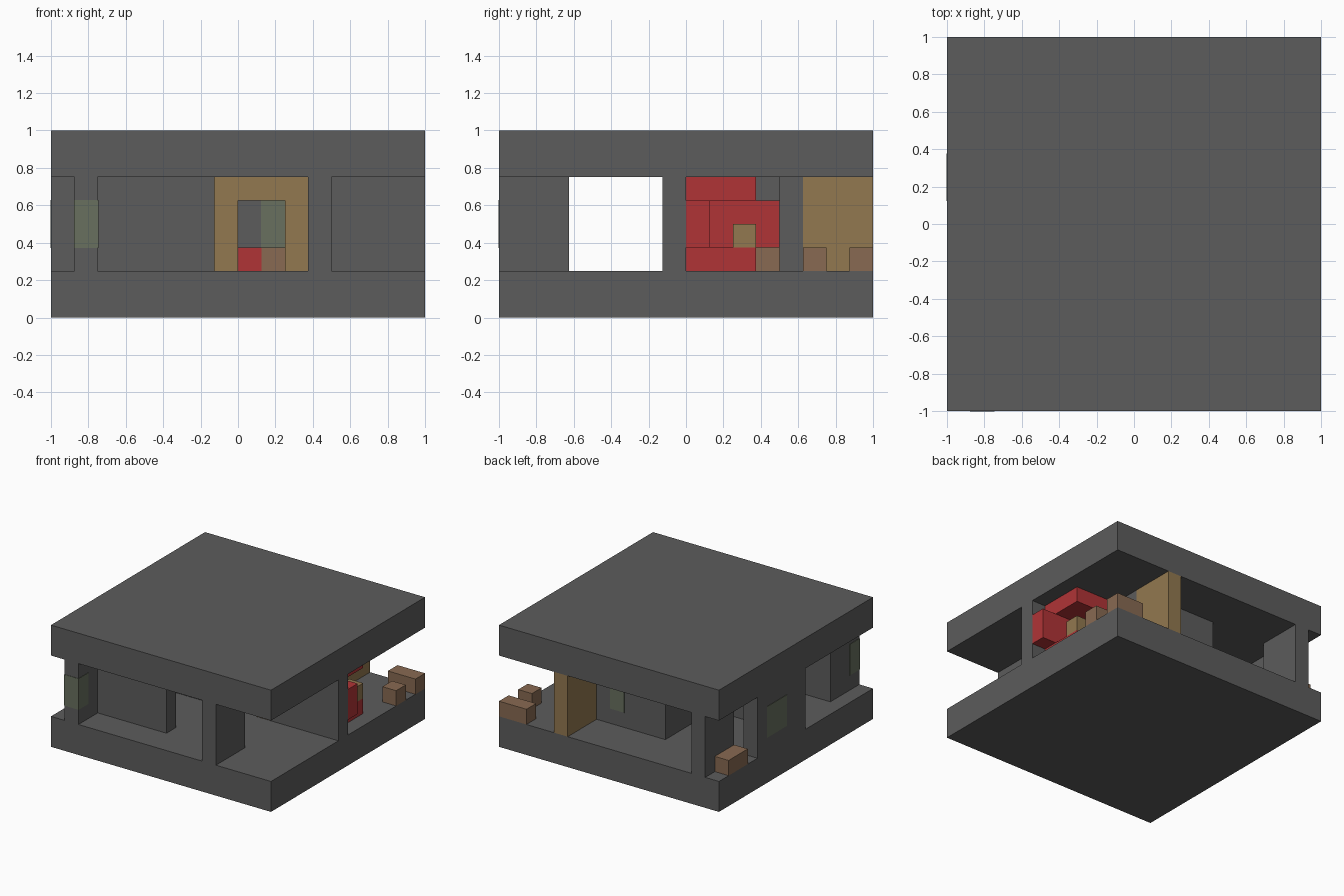
import bpy
import bmesh
from mathutils import Vector

cube = bpy.data.objects.get("Cube")
if cube:
    bpy.data.objects.remove(cube, do_unlink=True)

U = 0.125  # one grid block


def material(name, rgb):
    m = bpy.data.materials.new(name)
    m.use_nodes = True
    col = (*rgb, 1.0)
    m.diffuse_color = col
    m.node_tree.nodes["Principled BSDF"].inputs["Base Color"].default_value = col
    return m


GREY = material("stone grey", (0.107, 0.107, 0.107))
TAN = material("tan wood", (0.287, 0.188, 0.08))
RED = material("red fabric", (0.434, 0.034, 0.037))
BROWN = material("brown wood", (0.246, 0.144, 0.084))
GREEN = material("green glass", (0.138, 0.162, 0.112))


def build(name, mat, *boxes, grow=0.0):
    """One object from boxes given as (x, y, z) ranges in grid blocks."""
    bm = bmesh.new()
    for box in boxes:
        lo = Vector(r[0] for r in box) * U - Vector((grow,) * 3)
        hi = Vector(r[1] for r in box) * U + Vector((grow,) * 3)
        for v in bmesh.ops.create_cube(bm, size=1)["verts"]:
            v.co = Vector(hi[i] if v.co[i] > 0 else lo[i] for i in range(3))
    me = bpy.data.meshes.new(name)
    bm.to_mesh(me)
    bm.free()
    me.materials.append(mat)
    ob = bpy.data.objects.new(name, me)
    bpy.context.scene.collection.objects.link(ob)


FULL = (-8, 8)
STOREY = (2, 6)
LOW = (2, 3)
MID = (3, 5)
HIGH = (5, 6)

# Floor and roof slabs
build("floor_slab", GREY, (FULL, FULL, (0, 2)))
build("roof_slab", GREY, (FULL, FULL, (6, 8)))

# Short end walls at the front and back
build("front_right_pier", GREY, ((-7, -6), (-8, -5), STOREY))
build("back_right_pier", GREY, ((-7, -6), (5, 8), STOREY))
build("front_left_pier", GREY, ((3, 4), (-8, -5), STOREY))
build("back_left_pier", TAN, ((3, 4), (5, 8), STOREY))

# Partition walls
build("front_wall", GREY, ((-6, -1), (-6, -5), STOREY))
build("middle_wall", GREY, ((-8, -1), (-1, 0), STOREY), ((3, 8), (-1, 0), STOREY))
build("side_wall", GREY, ((-8, -7), (0, 4), STOREY))
build("back_wall", GREY, ((-2, 4), (4, 5), STOREY))
build("cross_wall", GREY, ((-2, -1), (0, 4), STOREY))

# Door frame in the middle wall
build("door_frame", TAN, ((-1, 0), (-1, 0), STOREY), ((2, 3), (-1, 0), STOREY),
      ((0, 2), (-1, 0), HIGH))

# Glass panes, standing slightly proud of the walls
build("front_pane", GREEN, ((-7, -6), (-8, -7), MID), grow=0.003)
build("side_pane", GREEN, ((-8, -7), (1, 3), MID), grow=0.003)
build("back_pane", GREEN, ((1, 2), (4, 5), MID), grow=0.003)

# Red booth with a small tan table
build("booth_base", RED, ((4, 7), (0, 3), LOW))
build("booth_canopy", RED, ((4, 7), (0, 3), HIGH))
build("booth_sides", RED, ((5, 8), (0, 1), MID), ((4, 5), (0, 4), MID))
build("booth_table", TAN, ((6, 7), (2, 3), (3, 4)))

# Stool and crates
build("stool", RED, ((0, 1), (3, 4), LOW))
build("desk", BROWN, ((1, 2), (3, 4), LOW))
build("long_crate", BROWN, ((6, 8), (7, 8), LOW))
build("small_crate", BROWN, ((7, 8), (5, 6), LOW))
build("side_crate", BROWN, ((-8, -7), (5, 7), LOW))
